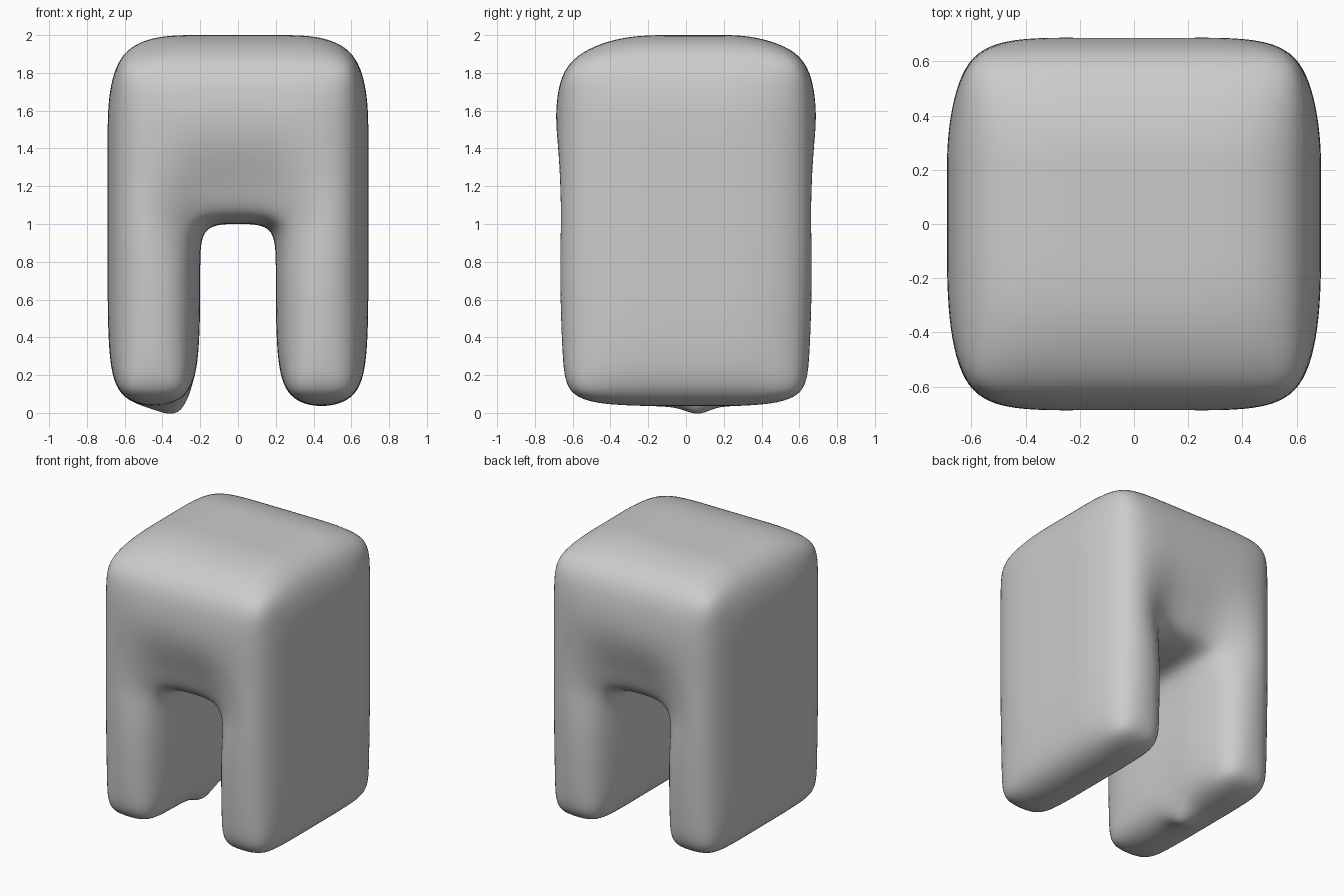
import bpy, bmesh

if "Cube" in bpy.data.objects:
    bpy.data.objects.remove(bpy.data.objects["Cube"])

# Cage grid lines: a block with a slot cut through from front to back
XS = [-.69, -.44, -.2, 0, .2, .44, .69]
YS = [-.69, -.35, -.06, .06, .18, .35, .69]
ZS = [.02, .27, .78, 1.0, 1.2, 1.45, 1.68, 2.0]
NX, NY, NZ = len(XS) - 1, len(YS) - 1, len(ZS) - 1


def solid(i, j, k):
    if not (0 <= i < NX and 0 <= j < NY and 0 <= k < NZ):
        return False
    return not (i in (2, 3) and k < 3)


def cage_point(i, j, k):
    x, y, z = XS[i], YS[j], ZS[k]
    ox, oy, oz = i in (0, NX), j in (0, NY), k in (0, NZ)
    slot_side = i in (2, 4) and k <= 3
    sx, sy = (1 if x > 0 else -1), (1 if y > 0 else -1)
    # soften the outer edges
    if ox and (oy or oz):
        x -= sx * .06
    if oy and (ox or oz or slot_side):
        y -= sy * .06
    if oz and (ox or oy or (slot_side and k == 0)):
        z += .05 if k == 0 else -.085
    # rounder top corners, slimmer feet
    if k == NZ and ox and oy:
        z -= .03
    if k == 1 and oy:
        y -= sy * .015
    # flare the slot's leg edges
    if slot_side and (oy or k == 0):
        x += sx * .06
    # recess above the slot on front and back
    if oy and 2 <= i <= 4:
        if k == 3:
            y, z = sy * .55, 1.03
        elif k == 4:
            y = sy * .59
    # front of the top slopes a little more
    if k == NZ and j == 0:
        z -= .03
    # small low spot under the left leg
    if k == 0 and i == 2 and j == 3:
        x, z = -.31, -.10
    return x, y, z


bm = bmesh.new()
verts = {}


def vert(key):
    if key not in verts:
        verts[key] = bm.verts.new(cage_point(*key))
    return verts[key]


# Make a face wherever a solid cell meets empty space
for i in range(NX):
    for j in range(NY):
        for k in range(NZ):
            if not solid(i, j, k):
                continue
            for axis in range(3):
                for side in (0, 1):
                    n = [i, j, k]
                    n[axis] += 1 if side else -1
                    if solid(*n):
                        continue
                    a, b = [t for t in range(3) if t != axis]
                    quad = []
                    for da, db in ((0, 0), (1, 0), (1, 1), (0, 1)):
                        p = [i, j, k]
                        p[axis] += side
                        p[a] += da
                        p[b] += db
                        quad.append(vert(tuple(p)))
                    bm.faces.new(quad)
bmesh.ops.recalc_face_normals(bm, faces=bm.faces)
for f in bm.faces:
    f.smooth = True

mesh = bpy.data.meshes.new("arched_block")
bm.to_mesh(mesh)
bm.free()
block = bpy.data.objects.new("arched_block", mesh)
bpy.context.collection.objects.link(block)

# Soft rounded surface
sub = block.modifiers.new("smooth", 'SUBSURF')
sub.levels = sub.render_levels = 3
